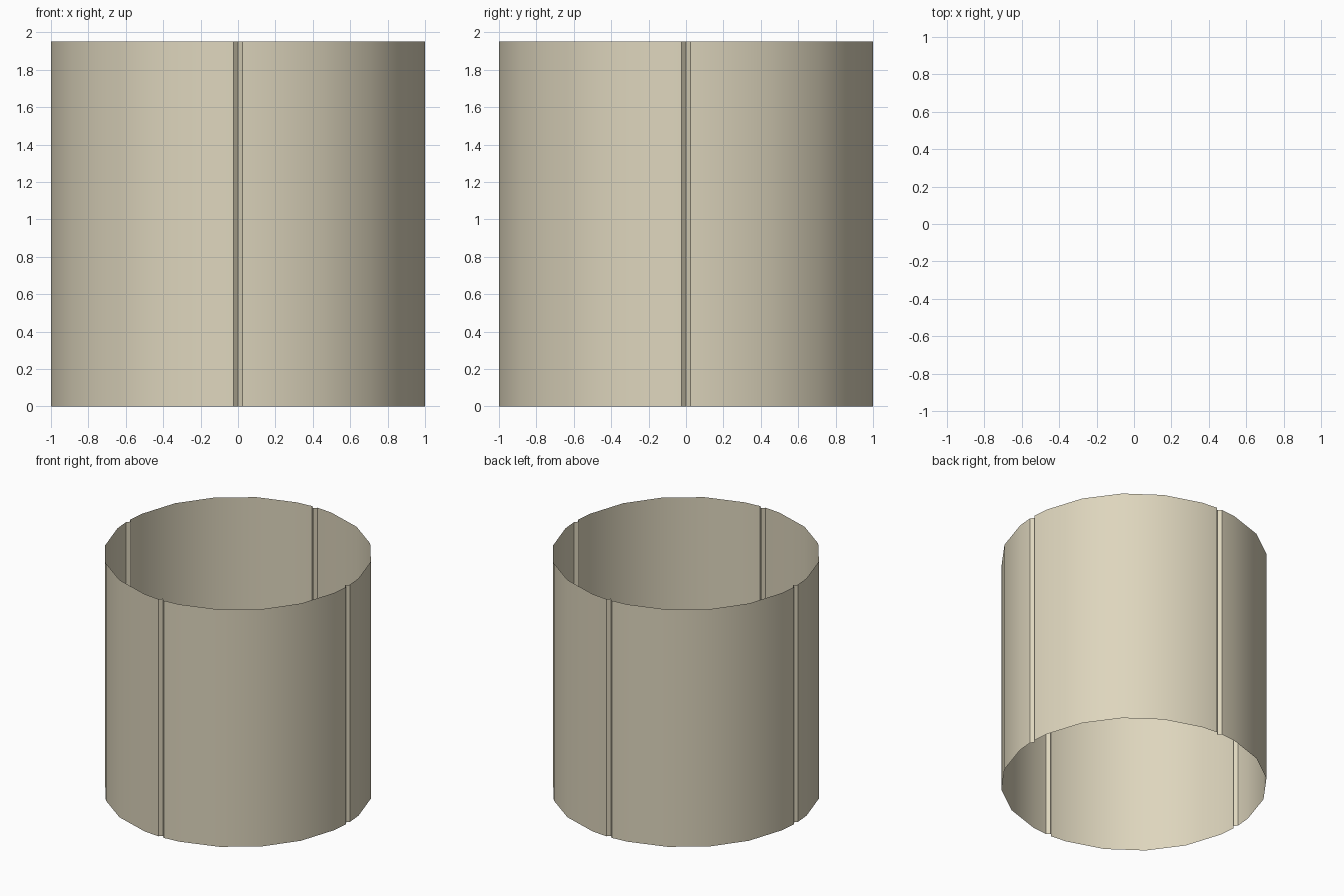
import bpy, bmesh, math

if "Cube" in bpy.data.objects:
    bpy.data.objects.remove(bpy.data.objects["Cube"])

HEIGHT = 1.95
EDGE = math.degrees(math.asin(0.025))   # half angle of a groove
APEX = 0.975                            # radius at the groove bottom

mat = bpy.data.materials.new("warm_beige")
mat.diffuse_color = (0.73, 0.67, 0.51, 1)
mat.use_nodes = True
mat.node_tree.nodes["Principled BSDF"].inputs["Base Color"].default_value = mat.diffuse_color

# Profile: a 20-sided ring on a unit circle with four V-shaped grooves
profile = []
for q in range(4):
    quarter = [(0, APEX), (EDGE, 1)] + [(9 + 18 * i, 1) for i in range(5)] + [(90 - EDGE, 1)]
    for deg, r in quarter:
        a = math.radians(deg + 90 * q)
        profile.append((r * math.cos(a), r * math.sin(a)))

# Open thin wall, no caps
bm = bmesh.new()
low = [bm.verts.new((x, y, 0)) for x, y in profile]
high = [bm.verts.new((x, y, HEIGHT)) for x, y in profile]
n = len(profile)
for i in range(n):
    j = (i + 1) % n
    bm.faces.new((low[i], low[j], high[j], high[i]))

mesh = bpy.data.meshes.new("grooved_tube_wall")
bm.to_mesh(mesh)
bm.free()
mesh.materials.append(mat)
wall = bpy.data.objects.new("grooved_tube_wall", mesh)
bpy.context.collection.objects.link(wall)

# Smooth round panels, sharp groove edges
bpy.context.view_layer.objects.active = wall
wall.select_set(True)
bpy.ops.object.shade_smooth_by_angle(angle=math.radians(30))
